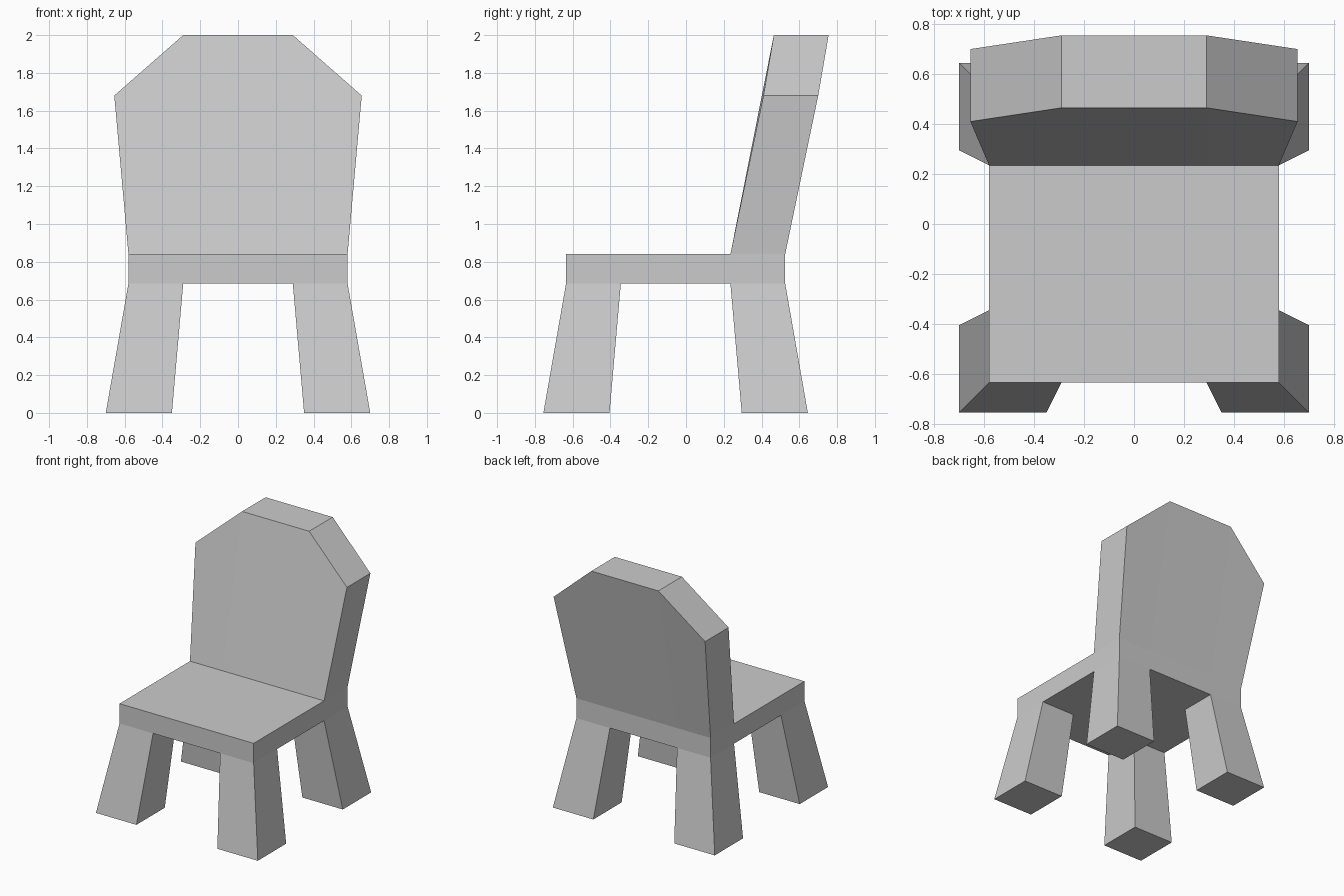
import bpy, bmesh

if "Cube" in bpy.data.objects:
    bpy.data.objects.remove(bpy.data.objects["Cube"])

CY = -0.055                     # seat centre in y
IN, OUT = 0.29, 0.58            # inner and outer grid lines of the seat
Z0, Z1 = 0.685, 0.84            # seat underside and top
SPREAD = 0.70 / OUT             # outward flare of the legs

bm = bmesh.new()


def extrude(faces):
    """Extrude a face region and return its new vertices."""
    ret = bmesh.ops.extrude_face_region(bm, geom=faces)
    return [g for g in ret["geom"] if isinstance(g, bmesh.types.BMVert)]


def line(v):
    """Snap an even grid coordinate (-1..1) to the seat's grid lines."""
    return (OUT if abs(v) > 0.7 else IN) * (1 if v > 0 else -1)


# Seat: 3 x 3 slab, with narrow outer rows where legs and back grow
bmesh.ops.create_grid(bm, x_segments=3, y_segments=3, size=1)
for v in bm.verts:
    v.co = (line(v.co.x), CY + line(v.co.y), Z0)
bottom = list(bm.faces)
for v in extrude(bottom):
    v.co.z = Z1
bm.faces.ensure_lookup_table()
bmesh.ops.recalc_face_normals(bm, faces=bm.faces)

centres = [(f, f.calc_center_median()) for f in bm.faces]
corners = [f for f, c in centres
           if c.z < Z0 + 0.01 and abs(c.x) > IN and abs(c.y - CY) > IN]
back_row = [f for f, c in centres if c.z > Z1 - 0.01 and c.y - CY > IN]

# Legs: corner faces pulled down to the floor and flared outward
for f in corners:
    for v in extrude([f]):
        v.co = (v.co.x * SPREAD, CY + (v.co.y - CY) * SPREAD, 0)

# Backrest: rear row pulled up, leaning back, with lower outer corners
for v in extrude(back_row):
    side = 1 if v.co.x > 0 else -1
    if abs(v.co.x) > 0.4:
        v.co = (side * 0.655, v.co.y + 0.175, 1.68)
    else:
        v.co = (side * IN, v.co.y + 0.23, 2.0)

bmesh.ops.recalc_face_normals(bm, faces=bm.faces)
mesh = bpy.data.meshes.new("chair")
bm.to_mesh(mesh)
bm.free()
chair = bpy.data.objects.new("chair", mesh)
bpy.context.collection.objects.link(chair)
